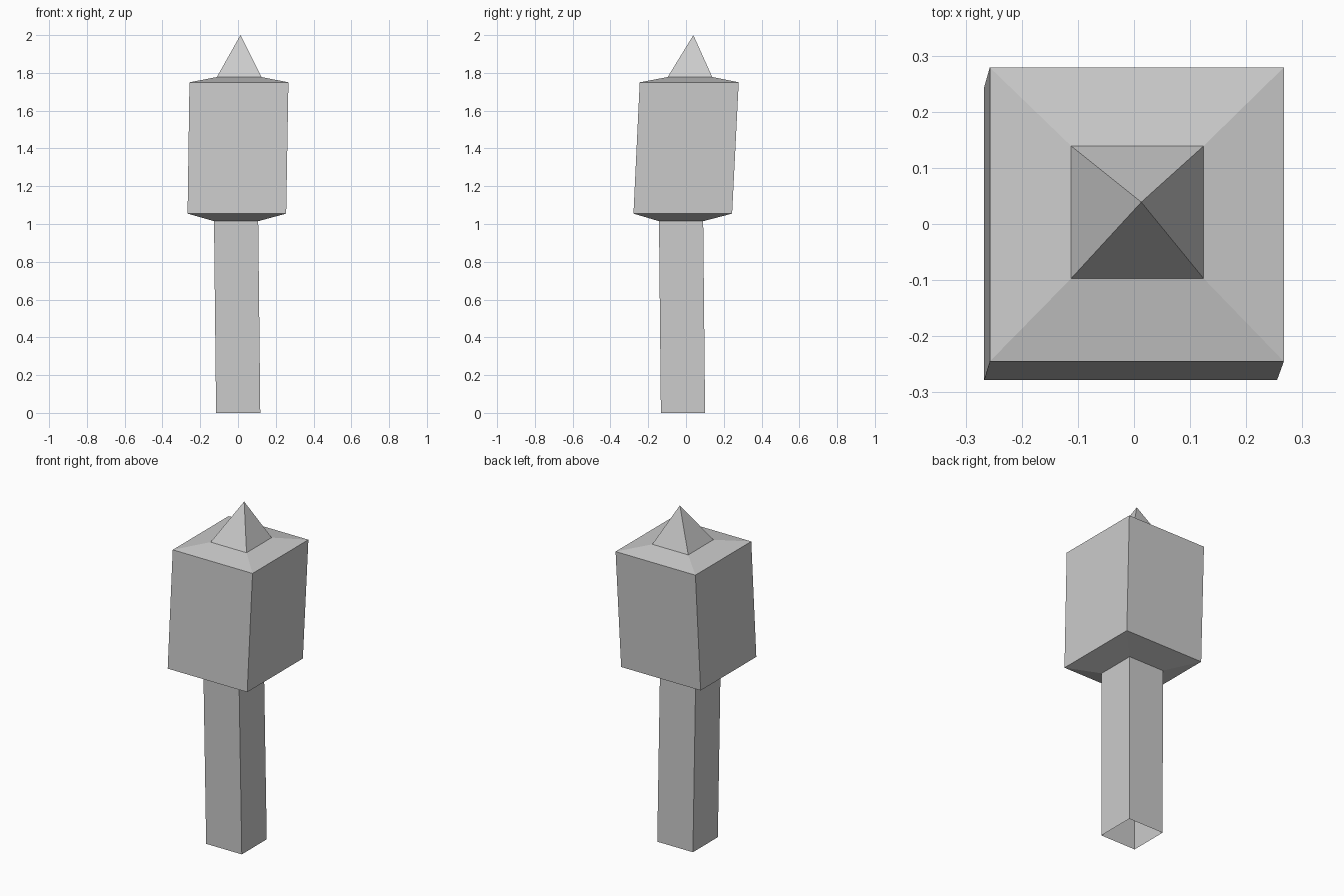
import bpy
import bmesh

cube = bpy.data.objects.get("Cube")
if cube:
    bpy.data.objects.remove(cube, do_unlink=True)

grey = bpy.data.materials.new("plain grey")
grey.use_nodes = True
colour = (0.6, 0.6, 0.6, 1)
grey.diffuse_color = colour
grey.node_tree.nodes["Principled BSDF"].inputs["Base Color"].default_value = colour

CORNERS = ((-1, -1), (1, -1), (1, 1), (-1, 1))


def square_loft(name, sections):
    """Skin square sections (z, centre x, centre y, half width); zero width is a tip."""
    bm = bmesh.new()
    rings = []
    for z, cx, cy, half in sections:
        corners = CORNERS if half else CORNERS[:1]
        rings.append([bm.verts.new((cx + sx * half, cy + sy * half, z)) for sx, sy in corners])
    for low, high in zip(rings, rings[1:]):
        for i in range(4):
            j = (i + 1) % 4
            if len(high) == 1:
                bm.faces.new((low[i], low[j], high[0]))
            else:
                bm.faces.new((low[i], low[j], high[j], high[i]))
    mesh = bpy.data.meshes.new(name)
    bm.to_mesh(mesh)
    bm.free()
    mesh.materials.append(grey)
    obj = bpy.data.objects.new(name, mesh)
    bpy.context.collection.objects.link(obj)


# Shared joints between the parts, leaning slightly as they rise
foot = (0, 0.001, -0.016, 0.117)
neck = (1.015, -0.01, -0.026, 0.117)
head_base = (1.055, -0.006, -0.017, 0.261)
head_top = (1.75, 0.005, 0.017, 0.262)
spike_base = (1.778, 0.006, 0.021, 0.118)
tip = (2, 0.013, 0.039, 0)

# Hollow post with an open foot
square_loft("post", [foot, neck])
# Box head with tapered underside and lid
square_loft("head", [neck, head_base, head_top, spike_base])
# Pointed finial
square_loft("spike", [spike_base, tip])
